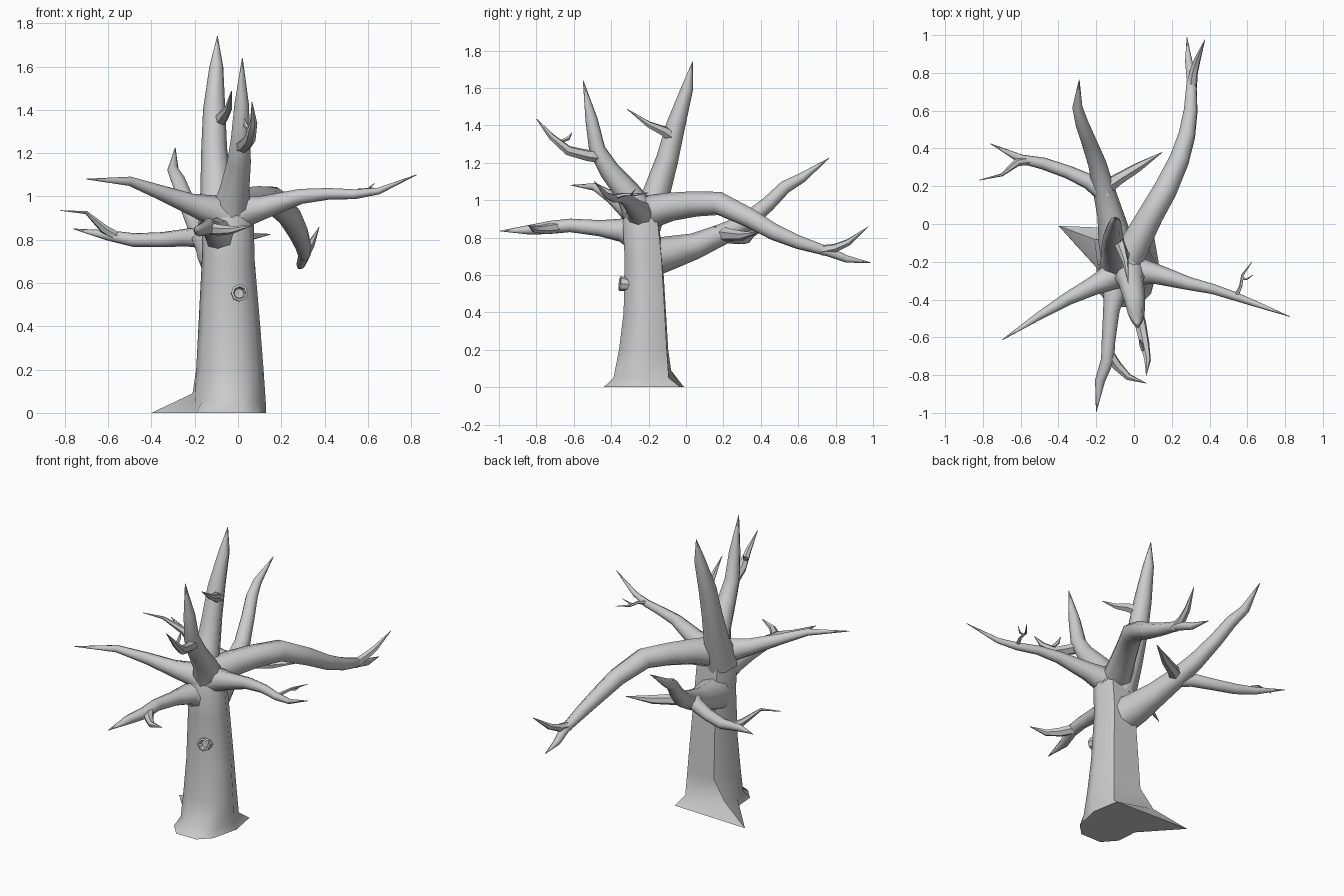
import bpy, bmesh, math
from mathutils import Vector


def finish(name, bm, angle=50):
    bmesh.ops.recalc_face_normals(bm, faces=bm.faces)
    me = bpy.data.meshes.new(name)
    bm.to_mesh(me)
    bm.free()
    ob = bpy.data.objects.new(name, me)
    bpy.context.collection.objects.link(ob)
    bpy.ops.object.select_all(action='DESELECT')
    ob.select_set(True)
    bpy.context.view_layer.objects.active = ob
    bpy.ops.object.shade_smooth_by_angle(angle=math.radians(angle))
    return ob


def skin(name, rings, angle=50):
    bm = bmesh.new()
    vr = [[bm.verts.new(p) for p in r] for r in rings]
    n = len(vr[0])
    for a, b in zip(vr, vr[1:]):
        for i in range(n):
            j = (i + 1) % n
            bm.faces.new((a[i], a[j], b[j], b[i]))
    bm.faces.new(vr[0])
    bm.faces.new(vr[-1])
    return finish(name, bm, angle)


def limb(name, pts, sides=8):
    """Tapered tube through (x, y, z, radius) points."""
    ps = [Vector(p[:3]) for p in pts]
    rings, u = [], None
    for k, p in enumerate(ps):
        t = (ps[min(k + 1, len(ps) - 1)] - ps[max(k - 1, 0)]).normalized()
        if u is None:
            u = t.orthogonal()
        u = (u - t * u.dot(t)).normalized()
        v = t.cross(u)
        r = max(pts[k][3], 0.0015) * 1.03
        rings.append([p + r * (math.cos(2 * math.pi * i / sides) * u +
                               math.sin(2 * math.pi * i / sides) * v) for i in range(sides)])
    return skin(name, rings)


# Trunk: irregular root outline, then tapering eight-sided rings
foot = [(.13, -.2), (.1, -.03), (-.4, -.01), (-.2, -.23),
        (-.19, -.36), (-.12, -.44), (.02, -.44), (.09, -.37)]
dirs = [0, 50, 125, 180, 215, 250, 290, 325]


def trunk_ring(z, x0, x1, y0, y1):
    cx, cy, rx, ry = (x0 + x1) / 2, (y0 + y1) / 2, (x1 - x0) / 2, (y1 - y0) / 2
    return [(cx + rx * 1.02 * math.cos(math.radians(a)),
             cy + ry * 1.05 * math.sin(math.radians(a)), z) for a in dirs]


low = trunk_ring(.05, -.195, .125, -.39, -.06)
low[2] = (-.21, -.08, .09)
skin("trunk", [[(x, y, 0) for x, y in foot], low,
               trunk_ring(.2, -.19, .115, -.36, -.075),
               trunk_ring(.4, -.18, .1, -.335, -.09),
               trunk_ring(.7, -.165, .075, -.33, -.11),
               trunk_ring(.88, -.165, .07, -.34, -.13),
               trunk_ring(.98, -.14, .04, -.31, -.14),
               trunk_ring(1.02, -.1, 0, -.26, -.18)])

# Upright limbs
limb("tall_limb", [(-.08, -.23, .88, .1), (-.1, -.16, 1.03, .072), (-.11, -.1, 1.22, .058),
                   (-.11, -.055, 1.4, .05), (-.1, .007, 1.6, .031), (-.095, .035, 1.74, 0)])
limb("tall_limb_twig", [(-.1, -.06, 1.33, .035), (-.07, -.12, 1.37, .027),
                        (-.045, -.2, 1.405, .017), (-.03, -.315, 1.487, 0)], 6)
limb("front_upright_limb", [(-.04, -.22, .88, .1), (-.015, -.31, 1.04, .066), (.005, -.41, 1.16, .053),
                            (.012, -.475, 1.27, .043), (.017, -.505, 1.43, .032), (.02, -.55, 1.64, 0)])
limb("front_upright_twig", [(.01, -.45, 1.23, .035), (.035, -.53, 1.24, .03), (.055, -.63, 1.265, .026),
                            (.072, -.72, 1.34, .017), (.065, -.8, 1.435, 0)], 6)
limb("front_upright_hook", [(.06, -.66, 1.29, .014), (.045, -.665, 1.315, .01),
                            (.035, -.63, 1.33, .011), (.03, -.61, 1.36, 0)], 5)

# Side limbs
limb("right_limb", [(-.06, -.24, .9, .09), (.03, -.25, .93, .07), (.12, -.265, .95, .052),
                    (.29, -.315, 1.0, .034), (.42, -.345, 1.012, .026), (.54, -.385, 1.01, .022),
                    (.65, -.425, 1.025, .015), (.825, -.49, 1.1, 0)])
limb("right_limb_twig", [(.54, -.385, 1.015, .012), (.565, -.33, 1.03, .009),
                         (.575, -.27, 1.03, .007), (.625, -.2, 1.04, 0)], 5)
limb("right_limb_twiglet", [(.572, -.29, 1.03, .007), (.6, -.29, 1.035, .005), (.63, -.27, 1.06, 0)], 5)
limb("left_limb", [(-.04, -.24, .9, .09), (-.13, -.285, .94, .066), (-.22, -.33, .965, .048),
                   (-.35, -.395, 1.015, .034), (-.5, -.485, 1.07, .021), (-.7, -.615, 1.08, 0)])

# Long drooping back limb with a forked end
limb("drooping_limb", [(-.05, -.22, .93, .09), (.02, -.08, .965, .074), (.09, .05, .98, .066),
                       (.165, .18, .982, .062), (.24, .34, .905, .053), (.28, .47, .83, .045),
                       (.3, .6, .775, .037), (.305, .76, .725, .026), (.29, .86, .685, .02),
                       (.28, .99, .665, 0)])
limb("drooping_limb_fork", [(.305, .72, .73, .028), (.315, .8, .745, .023), (.335, .87, .775, .018),
                            (.375, .975, .858, 0)], 6)

# Rising back limb and its side branches
limb("back_limb", [(-.07, -.19, .69, .1), (-.1, -.08, .72, .087), (-.125, .05, .755, .068),
                   (-.165, .2, .82, .055), (-.195, .32, .88, .047), (-.24, .44, .98, .039),
                   (-.275, .53, 1.07, .034), (-.3, .62, 1.12, .026), (-.29, .765, 1.225, 0)])
limb("back_left_branch", [(-.14, .15, .81, .05), (-.24, .225, .81, .04), (-.35, .275, .8, .034),
                          (-.48, .32, .798, .031), (-.6, .345, .82, .023), (-.76, .425, .85, 0)])
limb("back_left_fork", [(-.55, .335, .81, .022), (-.62, .325, .85, .02), (-.7, .26, .925, .008),
                        (-.82, .232, .935, 0)], 6)
limb("back_right_branch", [(-.17, .18, .82, .045), (-.08, .24, .815, .032), (.02, .3, .81, .025),
                           (.15, .38, .825, 0)], 6)

# Low front limb with a fork
limb("front_limb", [(-.06, -.24, .8, .09), (-.1, -.34, .84, .062), (-.12, -.46, .85, .042),
                    (-.135, -.62, .865, .035), (-.14, -.72, .855, .034), (-.18, -.83, .842, .026),
                    (-.2, -.995, .835, 0)])
limb("front_limb_fork", [(-.14, -.68, .855, .03), (-.09, -.75, .845, .026), (-.03, -.81, .845, .018),
                         (.065, -.843, .865, 0)], 6)

# Broken branch stub with a hollow end
axis = Vector((.12, -1, .12)).normalized()
side = axis.cross(Vector((0, 0, 1))).normalized()
up = side.cross(axis)
origin = Vector((0, -.29, .547))
rings = []
for d, r in [(-.02, .05), (.03, .036), (.065, .04), (.068, .029), (.04, .022)]:
    rings.append([origin + axis * d + r * (math.cos(i * math.pi / 4) * side +
                                           math.sin(i * math.pi / 4) * up) for i in range(8)])
skin("broken_stub", rings, 40)
